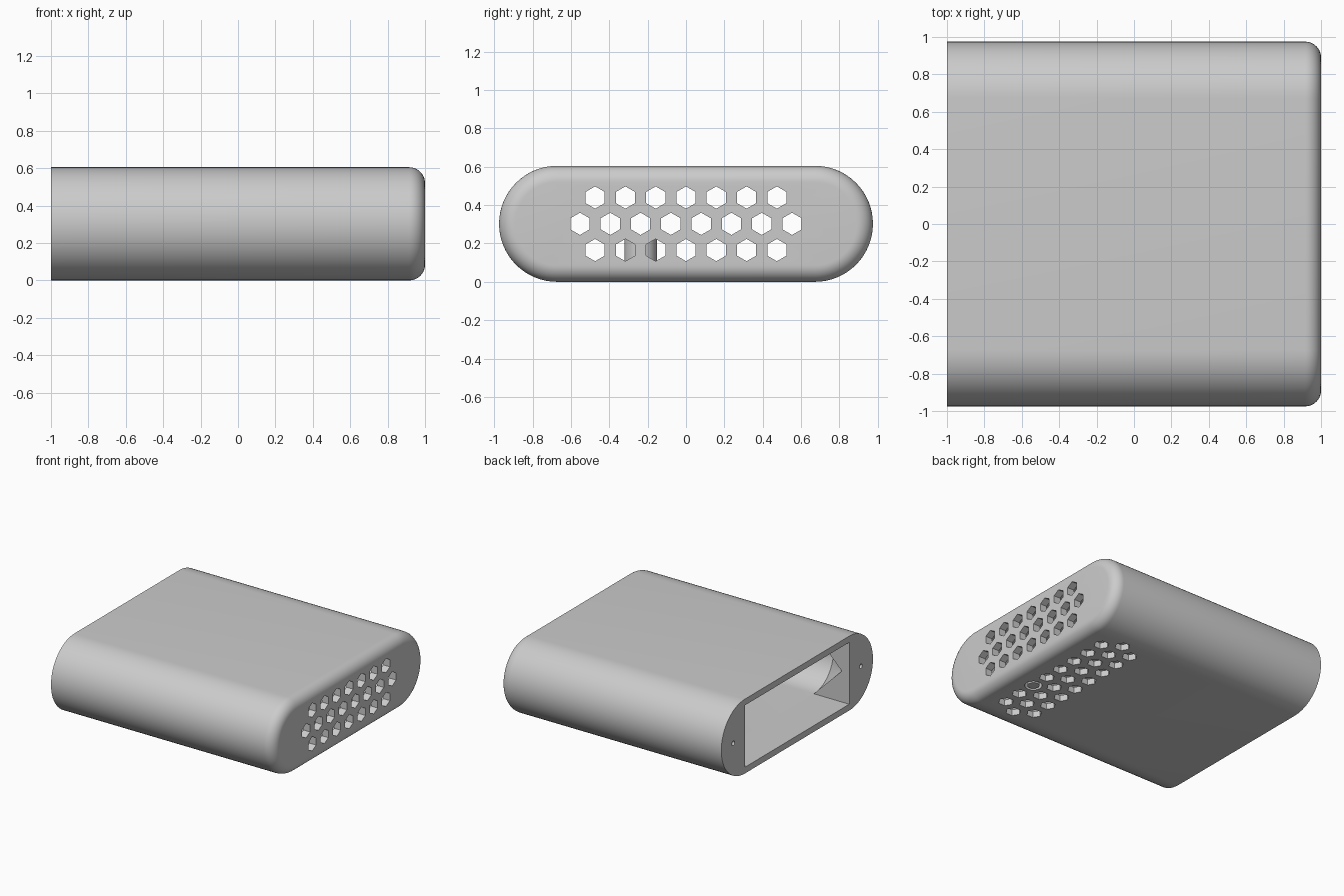
import bpy, bmesh, math
from mathutils import Matrix, Vector

cube = bpy.data.objects.get("Cube")
if cube:
    bpy.data.objects.remove(cube, do_unlink=True)

R = 0.3025           # outer radius of the rounded sides
CORE = 0.6725        # half distance between the side centres
WALL = 0.05
FILLET = 0.085
PITCH = 0.158        # hole spacing
ROW = 0.137

grey = bpy.data.materials.new("light grey plastic")
grey.use_nodes = True
grey.diffuse_color = (0.6, 0.6, 0.6, 1)
grey.node_tree.nodes["Principled BSDF"].inputs["Base Color"].default_value = (0.6, 0.6, 0.6, 1)


def to_object(name, bm):
    bmesh.ops.recalc_face_normals(bm, faces=bm.faces)
    mesh = bpy.data.meshes.new(name)
    bm.to_mesh(mesh)
    bm.free()
    mesh.materials.append(grey)
    obj = bpy.data.objects.new(name, mesh)
    bpy.context.collection.objects.link(obj)
    return obj


def slot_loft(name, sections, steps=32):
    """Skin slot-shaped sections (x, radius) along the x axis."""
    bm = bmesh.new()
    rings = []
    for x, r in sections:
        ring = []
        for side in (1, -1):
            for i in range(steps + 1):
                a = math.pi * i / steps
                ring.append(bm.verts.new((x, side * (CORE + r * math.sin(a)),
                                          R + side * r * math.cos(a))))
        rings.append(ring)
    n = len(rings[0])
    for a, b in zip(rings, rings[1:]):
        for i in range(n):
            j = (i + 1) % n
            bm.faces.new((a[i], a[j], b[j], b[i]))
    bm.faces.new(rings[0])
    bm.faces.new(rings[-1])
    return to_object(name, bm)


def add_prism(bm, centre, axis, radius, depth, sides):
    """Prism along x or z; six-sided ones keep their points on the other axis."""
    if axis == "X":
        turn = Matrix.Rotation(math.pi / 2, 4, "Y")
    else:
        turn = Matrix.Identity(4)
    bmesh.ops.create_cone(bm, cap_ends=True, segments=sides, radius1=radius, radius2=radius,
                          depth=depth, matrix=Matrix.Translation(centre) @ turn @ corner_turn(sides))


def corner_turn(sides):
    # put one corner on the local x axis
    probe = bmesh.new()
    bmesh.ops.create_cone(probe, segments=sides, radius1=1, radius2=1, depth=1)
    v = next(iter(probe.verts)).co
    angle = math.atan2(v.y, v.x)
    probe.free()
    return Matrix.Rotation(-angle, 4, "Z")


def cut(target, cutter):
    cutter.hide_render = True
    mod = target.modifiers.new("cut", "BOOLEAN")
    mod.operation = "DIFFERENCE"
    mod.solver = "EXACT"
    mod.object = cutter
    bpy.context.view_layer.objects.active = target
    bpy.ops.object.modifier_apply(modifier=mod.name)
    bpy.data.objects.remove(cutter, do_unlink=True)


def smooth(obj):
    bpy.ops.object.select_all(action="DESELECT")
    obj.select_set(True)
    bpy.context.view_layer.objects.active = obj
    bpy.ops.object.shade_smooth_by_angle(angle=math.radians(30))


# Shell: slot section with a filleted closed end
profile = [(-1, R)]
for i in range(11):
    a = math.pi / 2 * i / 10
    profile.append((1 - FILLET + FILLET * math.sin(a), R - FILLET + FILLET * math.cos(a)))
case = slot_loft("case_shell", profile)

# Hollow, tapering toward the screw bosses at the open end
inner = R - WALL
cut(case, slot_loft("hollow_cutter", [(-0.93, 0.003), (-0.68, inner), (0.94, inner)]))

# Rectangular mouth
bm = bmesh.new()
bmesh.ops.create_cube(bm, size=1, matrix=Matrix.Translation((-0.85, 0, R))
                      @ Matrix.Diagonal((0.6, 1.34, 2 * inner - 0.002, 1)))
cut(case, to_object("mouth_cutter", bm))

# Vent holes in the end and floor, and the screw holes
bm = bmesh.new()
button_at = Vector((0.78, -1.5 * PITCH, 0))
for row, count in ((-1, 7), (0, 8), (1, 7)):
    for i in range(count):
        y = (i - (count - 1) / 2) * PITCH
        add_prism(bm, (0.98, y, R + row * ROW), "X", 0.058, 0.2, 6)
for row, count in ((-1, 8), (0, 9), (1, 8)):
    for i in range(count):
        y = (i - (count - 1) / 2) * PITCH
        x = 0.643 + row * ROW
        if abs(x - button_at.x) + abs(y - button_at.y) > 0.05:
            add_prism(bm, (x, y, 0), "Z", 0.058, 0.2, 6)
add_prism(bm, button_at, "Z", 0.065, 0.2, 32)
for side in (1, -1):
    add_prism(bm, (-1, side * 0.82, R), "X", 0.018, 0.3, 16)
cut(case, to_object("hole_cutter", bm))
smooth(case)

# Push button in its round guide inside the floor
outline = [(0, 0), (0.045, 0), (0.045, 0.21), (0.07, 0.21),
           (0.07, 0.04), (0.085, 0.04), (0.085, 0.225), (0, 0.225)]
bm = bmesh.new()
verts = [bm.verts.new((r, 0, z)) for r, z in outline]
edges = [bm.edges.new(pair) for pair in zip(verts, verts[1:])]
bmesh.ops.spin(bm, geom=verts + edges, cent=(0, 0, 0), axis=(0, 0, 1),
               angle=2 * math.pi, steps=32, use_merge=True)
bmesh.ops.remove_doubles(bm, verts=bm.verts, dist=0.0001)
bmesh.ops.translate(bm, verts=bm.verts, vec=button_at)
smooth(to_object("floor_button", bm))
